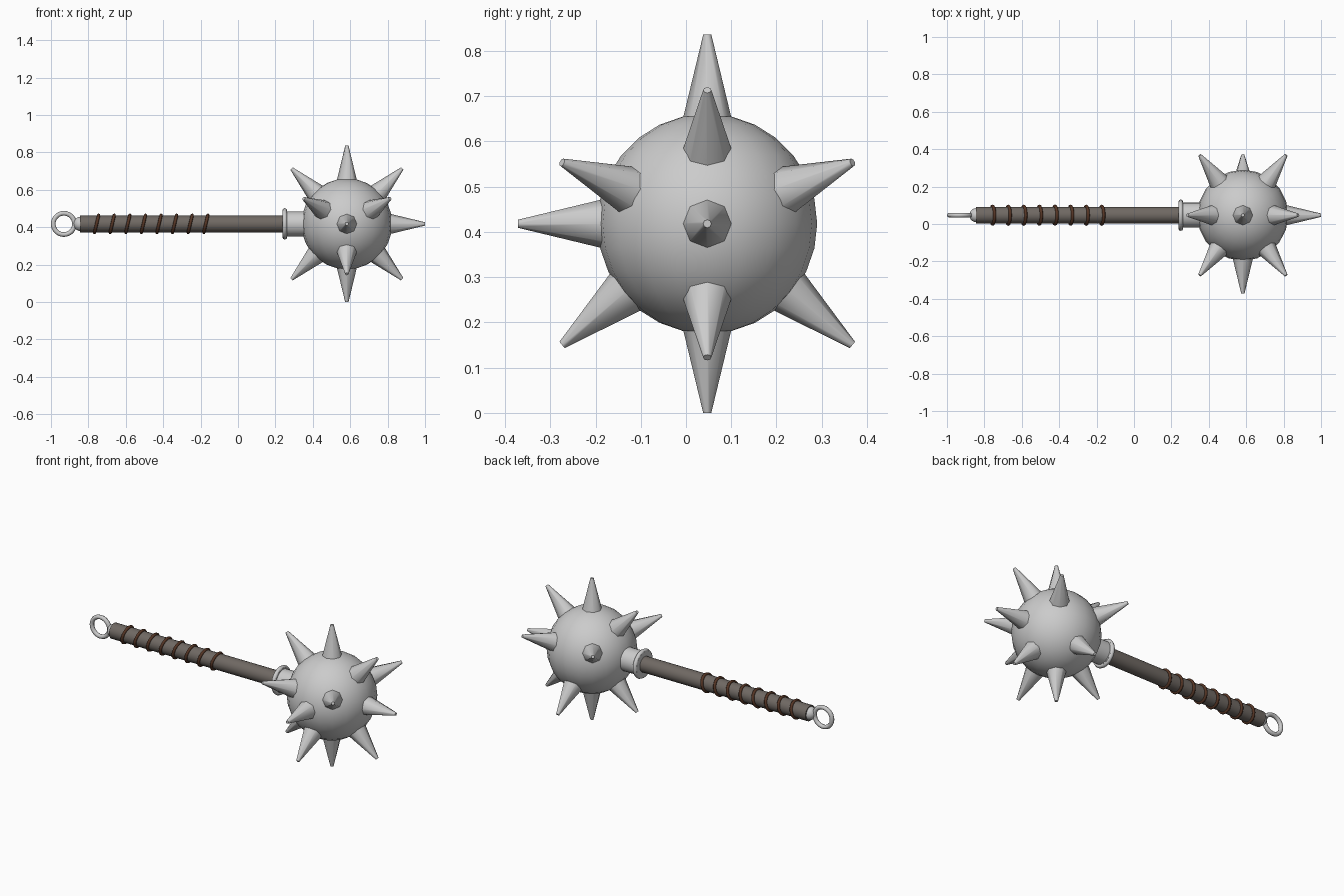
import bpy, math
from mathutils import Vector

if "Cube" in bpy.data.objects:
    bpy.data.objects.remove(bpy.data.objects["Cube"])

CY, CZ = 0.047, 0.418            # axis of the weapon
HEAD = Vector((0.582, CY, CZ))   # centre of the spiked ball
REACH = 0.418                    # ball centre to spike tip


def material(name, rgb):
    m = bpy.data.materials.new(name)
    m.diffuse_color = (*rgb, 1)
    m.use_nodes = True
    m.node_tree.nodes["Principled BSDF"].inputs["Base Color"].default_value = m.diffuse_color
    return m


WOOD = material("dark_wood", (0.16, 0.14, 0.125))
LEATHER = material("leather", (0.09, 0.035, 0.018))


def finish(name, mat=None, angle=35):
    ob = bpy.context.object
    ob.name = name
    if mat:
        ob.data.materials.append(mat)
    bpy.ops.object.shade_smooth_by_angle(angle=math.radians(angle))
    return ob


def rod(name, x0, x1, r, mat=None, verts=24):
    bpy.ops.mesh.primitive_cylinder_add(vertices=verts, radius=r, depth=x1 - x0,
                                        location=((x0 + x1) / 2, CY, CZ),
                                        rotation=(0, math.pi / 2, 0))
    return finish(name, mat)


def torus(name, x, big, small, rot, mat=None):
    bpy.ops.mesh.primitive_torus_add(major_radius=big, minor_radius=small,
                                     major_segments=28, minor_segments=8,
                                     location=(x, CY, CZ), rotation=rot)
    return finish(name, mat, 60)


# ball
bpy.ops.mesh.primitive_uv_sphere_add(segments=20, ring_count=14, radius=0.243, location=HEAD)
finish("ball")

# spikes: axial, upright diagonals, then the sideways ones
dirs = [(1, 0, 0), (0, 0, 1), (0, 0, -1), (0, -1, 0)]
dirs += [(sx, 0, sz) for sx in (1, -1) for sz in (1, -1)]
dirs += [(0.23 * sx, 0.32 * sy, 0.135) for sx in (1, -1) for sy in (1, -1)]
dirs += [(0, 0.32 * sy, -0.267) for sy in (1, -1)]
base = 0.215
for i, d in enumerate(dirs):
    d = Vector(d).normalized()
    bpy.ops.mesh.primitive_cone_add(vertices=8, radius1=0.058, radius2=0.009,
                                    depth=REACH - base,
                                    location=HEAD + d * (REACH + base) / 2,
                                    rotation=d.to_track_quat('Z', 'Y').to_euler())
    finish(f"spike_{i + 1}", angle=50)

# shaft, socket and flange
rod("shaft", -0.845, 0.30, 0.045, WOOD)
rod("socket", 0.24, 0.40, 0.067)
rod("flange", 0.238, 0.262, 0.075)
torus("flange_rim", 0.25, 0.071, 0.013, (0, math.pi / 2, 0))

# leather wrap bands, slightly tilted
for i in range(8):
    torus(f"grip_band_{i + 1}", -0.756 + i * 0.0834, 0.048, 0.0085,
          (0, math.pi / 2 + 0.23, 0), LEATHER)

# end cap and hanging ring
bpy.ops.mesh.primitive_uv_sphere_add(segments=20, ring_count=12, radius=0.038,
                                     location=(-0.842, CY, CZ))
finish("end_cap")
torus("hanging_ring", -0.931, 0.057, 0.0125, (math.pi / 2, 0, 0))
